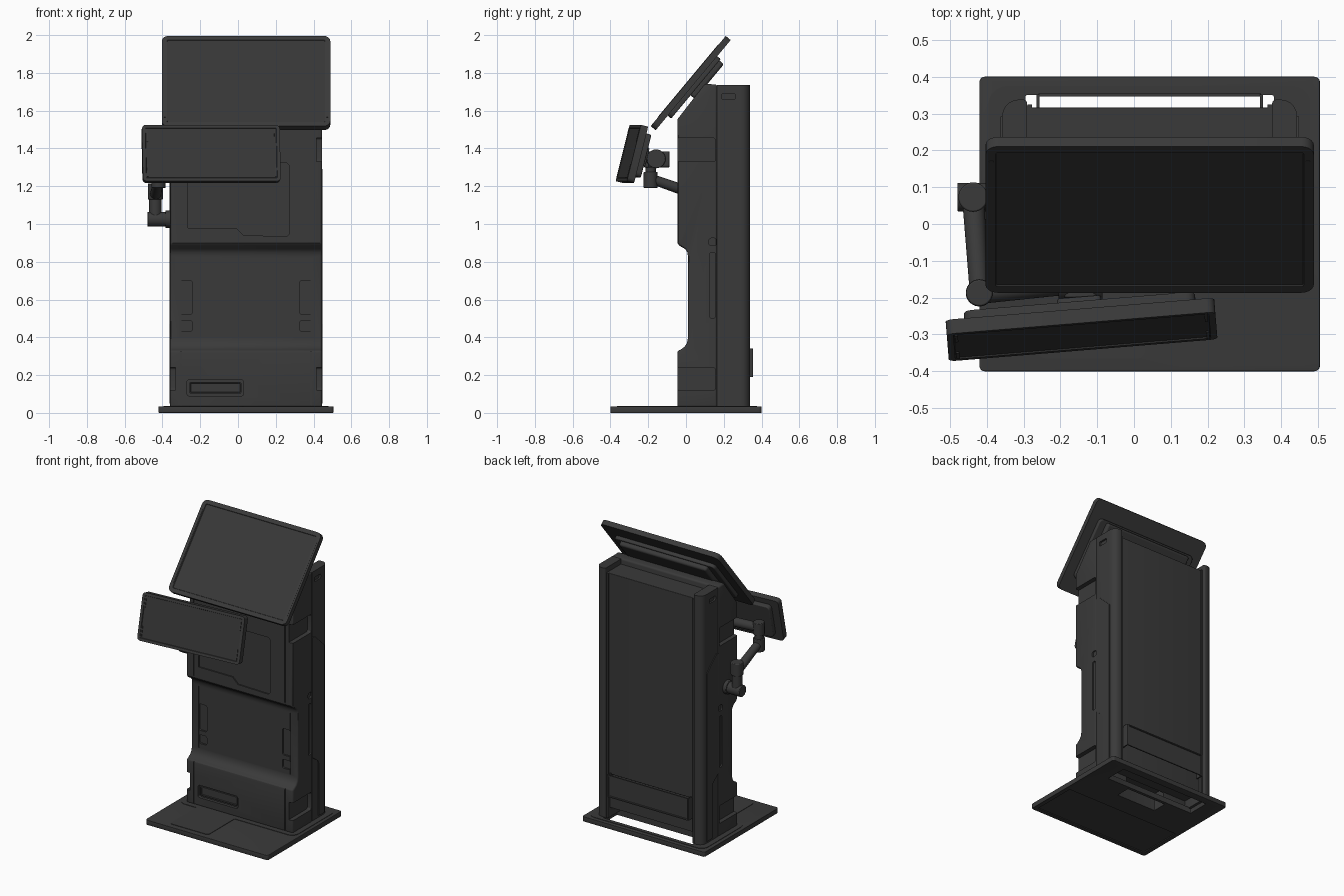
import bpy, bmesh, math
from mathutils import Matrix, Vector

if "Cube" in bpy.data.objects:
    bpy.data.objects.remove(bpy.data.objects["Cube"])

CX, HW = 0.0425, 0.4025            # cabinet centre and half width
T = Matrix.Translation


def R(a, axis):
    return Matrix.Rotation(math.radians(a), 4, axis)


FRONT = R(90, 'X')                 # local x,y,z -> x, z, -y
SIDE = R(90, 'Z') @ R(90, 'X')     # local x,y,z -> y, z, x
BACK = R(180, 'Z') @ FRONT
TOP = Matrix.Identity(4)


def material(name, v):
    m = bpy.data.materials.new(name)
    m.diffuse_color = (v, v, v, 1)
    m.use_nodes = True
    m.node_tree.nodes["Principled BSDF"].inputs["Base Color"].default_value = m.diffuse_color
    return m


CHARCOAL, GLASS = material("charcoal", 0.042), material("dark_glass", 0.038)


def finish(name, bm, M):
    bm.transform(M)
    bmesh.ops.recalc_face_normals(bm, faces=bm.faces)
    me = bpy.data.meshes.new(name)
    bm.to_mesh(me)
    bm.free()
    ob = bpy.data.objects.new(name, me)
    bpy.context.collection.objects.link(ob)
    me.materials.append(CHARCOAL)
    me.materials.append(GLASS)
    return ob


def prism(name, pts, z0, z1, M=TOP, bevel=0.0, inset=None):
    """Extrude an outline; inset=(margin, depth) sinks the top face."""
    bm = bmesh.new()
    lo = [bm.verts.new((x, y, z0)) for x, y in pts]
    hi = [bm.verts.new((x, y, z1)) for x, y in pts]
    bm.faces.new(lo[::-1])
    top = bm.faces.new(hi)
    n = len(pts)
    for i in range(n):
        j = (i + 1) % n
        bm.faces.new((lo[i], lo[j], hi[j], hi[i]))
    if inset:
        bm.normal_update()
        bmesh.ops.inset_individual(bm, faces=[top], thickness=inset[0])
        bmesh.ops.inset_individual(bm, faces=[top], thickness=0.002, depth=-inset[1])
        top.material_index = 1 if inset[1] < 0.005 else 0
    ob = finish(name, bm, M)
    if bevel:
        b = ob.modifiers.new("bevel", 'BEVEL')
        b.width, b.segments = bevel, 3
        b.limit_method, b.angle_limit = 'ANGLE', math.radians(50)
    return ob


def slab(name, x0, x1, y0, y1, z0, z1, r=0.01, M=TOP, **kw):
    """Rounded rectangle extruded along local z; r is one radius or four."""
    rs = r if isinstance(r, tuple) else (r,) * 4
    pts = []
    for i, (x, y, sx, sy) in enumerate(((x1, y1, -1, -1), (x0, y1, 1, -1),
                                        (x0, y0, 1, 1), (x1, y0, -1, 1))):
        for k in range(6):
            a = math.radians(90 * i + 18 * k)
            pts.append((x + rs[i] * (sx + math.cos(a)), y + rs[i] * (sy + math.sin(a))))
    return prism(name, pts, z0, z1, M, **kw)


def rod(name, p0, p1, r0, r1=None, segs=28):
    p0, p1 = Vector(p0), Vector(p1)
    d = p1 - p0
    bm = bmesh.new()
    bmesh.ops.create_cone(bm, cap_ends=True, segments=segs, radius1=r0,
                          radius2=r1 or r0, depth=d.length)
    q = d.to_track_quat('Z', 'Y').to_matrix().to_4x4()
    ob = finish(name, bm, T((p0 + p1) / 2) @ q)
    b = ob.modifiers.new("bevel", 'BEVEL')
    b.width, b.segments, b.limit_method = 0.004, 2, 'ANGLE'


def cut(ob, cutters):
    """Apply all modifiers plus boolean cuts, then drop the cutters."""
    for c in cutters:
        c.hide_render = True
        m = ob.modifiers.new("cut", 'BOOLEAN')
        m.operation, m.solver, m.object = 'DIFFERENCE', 'EXACT', c
    dg = bpy.context.evaluated_depsgraph_get()
    me = bpy.data.meshes.new_from_object(ob.evaluated_get(dg))
    ob.modifiers.clear()
    ob.data = me
    for c in cutters:
        bpy.data.objects.remove(c)


def openings():
    return [slab("c", -0.295, 0.38, 0.20, 0.35, -1, 1, r=0.005),
            slab("c", -0.10, 0.20, 0.08, 0.18, -1, 1, r=0.005)]


# base plate with cable slot and underside pockets
base = slab("base_plate", -0.42, 0.505, -0.4, 0.4, 0, 0.034, r=0.015, bevel=0.003)
cut(base, openings() + [slab("c", -0.39, 0.475, -0.37, -0.06, -1, 0.006)])
plinth = slab("base_plinth", -0.395, 0.48, -0.08, 0.375, 0.03, 0.037, r=0.05)
cut(plinth, openings())
slab("base_front_cover", -0.26, 0.03, -0.365, -0.04, 0.03, 0.037, r=0.02)

# main cabinet shell from its side profile
profile = [(-.045, .03), (-.045, .33), (-.03, .334), (-.008, .35), (.005, .37), (.01, .395),
           (.01, .83), (.007, .85), (-.005, .868), (-.035, .885), (-.045, .90),
           (-.045, 1.555), (.1, 1.742), (.166, 1.738), (.166, .03)]
shell = prism("cabinet_shell", profile, CX - HW, CX + HW, SIDE, bevel=0.012)
cuts = [slab("c", -0.10, 0.20, 0.08, 0.20, -0.1, 0.12, r=0.005),
        slab("c", -0.27, 0.03, 0.09, 0.175, 0.025, 0.2, r=0.012, M=FRONT),
        prism("c", [(-.265, .98), (-.01, .98), (.03, .94), (.26, .935), (.272, .947),
                    (.272, 1.31), (.26, 1.322), (-.265, 1.322)], 0.037, 0.2, FRONT)]
for s in (-1, 1):
    xo = CX + s * HW

    def side_cut(y0, y1, z0, z1, depth, r=0.012):
        a, b = sorted((xo - s * depth, xo + s * 0.05))
        return slab("c", y0, y1, z0, z1, a, b, r=r, M=SIDE)

    def front_cut(u0, u1, z0, z1, face, depth, r=0.012):
        a, b = sorted((CX + s * u0, CX + s * u1))
        return slab("c", a, b, z0, z1, face - depth, 0.2, r=r, M=FRONT)
    # corner grips, side slots and front recesses
    cuts += [side_cut(-0.1, 0.155, 1.33, 1.455, 0.03),
             side_cut(-0.1, 0.155, 0.12, 0.24, 0.03),
             side_cut(0.125, 0.155, 0.50, 0.85, 0.01),
             side_cut(0.122, 0.16, 0.885, 0.925, 0.01),
             front_cut(0.285, 0.345, 0.52, 0.70, -0.01, 0.012),
             front_cut(0.285, 0.345, 0.43, 0.49, -0.01, 0.012),
             front_cut(0.342, 0.347, 0.91, 1.55, 0.045, 0.006, 0.002),
             front_cut(0.342, 0.347, 0.04, 0.325, 0.045, 0.006, 0.002),
             front_cut(0.342, 0.347, 0.40, 0.82, -0.01, 0.006, 0.002)]
cut(shell, cuts)
slab("drawer_front", -0.258, 0.018, 0.102, 0.163, 0.02, 0.036, r=0.008, M=FRONT,
     inset=(0.006, 0.006))

# rear posts with rounded outer corners and raised side covers
for s, side in ((-1, "left"), (1, "right")):
    xo = CX + s * HW
    a, b = sorted((xo - s * 0.002, xo - s * 0.07))
    rr = (0.045, 0.012, 0.002, 0.002) if s > 0 else (0.012, 0.045, 0.002, 0.002)
    post = slab("rear_post_" + side, a, b, 0.163, 0.338, 0.03, 1.735, r=rr)
    o0, o1 = sorted((xo + s * 0.05, xo - s * 0.014))
    cut(post, [slab("c", 0.19, 0.26, 1.66, 1.69, o0, o1, r=0.008, M=SIDE)])
    c0, c1 = sorted((xo - s * 0.01, xo + s * 0.003))
    prism("side_cover_" + side, [(.166, 1.29), (.19, 1.29), (.292, 1.195), (.292, .05),
                                 (.232, .05), (.232, .41), (.222, .43), (.166, .47)],
          c0, c1, SIDE)
    # guide rail and bracket lug between post and back panel
    slab("rear_rail_" + side, *sorted((xo - s * 0.07, xo - s * 0.083)), 0.16, 0.325,
         0.03, 1.70, r=0.003)
    slab("bracket_lug_" + side, *sorted((xo - s * 0.095, xo - s * 0.103)), 0.28, 0.352,
         0.19, 0.34, r=0.002)

# rear panel, lower hatch and cable bracket
slab("rear_panel", -0.292, 0.377, 0.16, 0.316, 0.33, 1.70, r=0.004, bevel=0.003)
slab("rear_lower_panel", -0.292, 0.377, 0.16, 0.302, 0.095, 0.335, r=0.004)
slab("cable_bracket", -0.345, 0.26, 0.19, 0.34, 0.346, 0.354, r=0.008, M=BACK,
     inset=(0.007, 0.006))

# main tilted display with rear housing and mount
D = T((CX, 0.0115, 1.7565)) @ R(50.2, 'X')
slab("main_display", -0.446, 0.446, -0.31, 0.311, -0.034, 0, r=0.035, M=D,
     inset=(0.027, 0.003))
slab("main_display_housing", -0.38, 0.38, -0.21, 0.20, -0.058, -0.032, r=0.03, M=D, bevel=0.006)
slab("main_display_mount", -0.33, 0.33, -0.05, 0.19, -0.088, -0.05, r=0.015, M=D, bevel=0.012)
for s in (-1, 1):
    slab("display_edge_grip", *sorted((s * 0.424, s * 0.436)), -0.25, 0.25, -0.004, 0.002,
         r=0.004, M=D)

# small swivel display on the arm
S = T((-0.141, -0.306, 1.376)) @ R(4.7, 'Z') @ R(76, 'X')
slab("small_display", -0.366, 0.366, -0.154, 0.154, -0.04, 0, r=0.022, M=S,
     inset=(0.018, 0.004))
slab("small_display_housing", -0.315, 0.315, -0.118, 0.118, -0.072, -0.038, r=0.025, M=S,
     bevel=0.006)
slab("small_display_mount", -0.06, 0.06, -0.05, 0.05, -0.10, -0.07, r=0.012, M=S, bevel=0.004)
for s in (-1, 1):
    for y in (-0.13, 0.06):
        slab("small_display_clip", *sorted((s * 0.336, s * 0.345)), y, y + 0.07,
             -0.002, 0.002, r=0.003, M=S)

# jointed arm on the left side
A, B = (-0.437, 0.073), (-0.42, -0.187)
rod("arm_wall_mount", (-0.35, A[1], 1.025), (-0.385, A[1], 1.025), 0.046)
rod("arm_elbow", (-0.38, A[1], 1.025), (-0.48, A[1], 1.025), 0.039)
rod("arm_lower_post", (*A, 1.025), (*A, 1.15), 0.033)
rod("arm_lower_joint", (*A, 1.13), (*A, 1.215), 0.04)
rod("arm_link", (*A, 1.15), (*B, 1.24), 0.03, 0.026)
rod("arm_upper_joint", (*B, 1.19), (*B, 1.275), 0.037)
rod("arm_upper_post", (*B, 1.26), (*B, 1.34), 0.028)
rod("arm_upper_knuckle", (*B, 1.30), (*B, 1.385), 0.036)
rod("arm_cross_link", (*B, 1.345), (-0.16, -0.16, 1.345), 0.03)
rod("tilt_barrel", (-0.205, -0.158, 1.345), (-0.085, -0.158, 1.345), 0.05)
slab("tilt_block", -0.19, -0.10, 1.30, 1.385, 0.087, 0.20, r=0.012, M=FRONT, bevel=0.004)

# smooth rounded parts while keeping edges sharp
for ob in bpy.context.scene.objects:
    ob.select_set(True)
    bpy.context.view_layer.objects.active = ob
bpy.ops.object.shade_smooth_by_angle(angle=math.radians(30))
